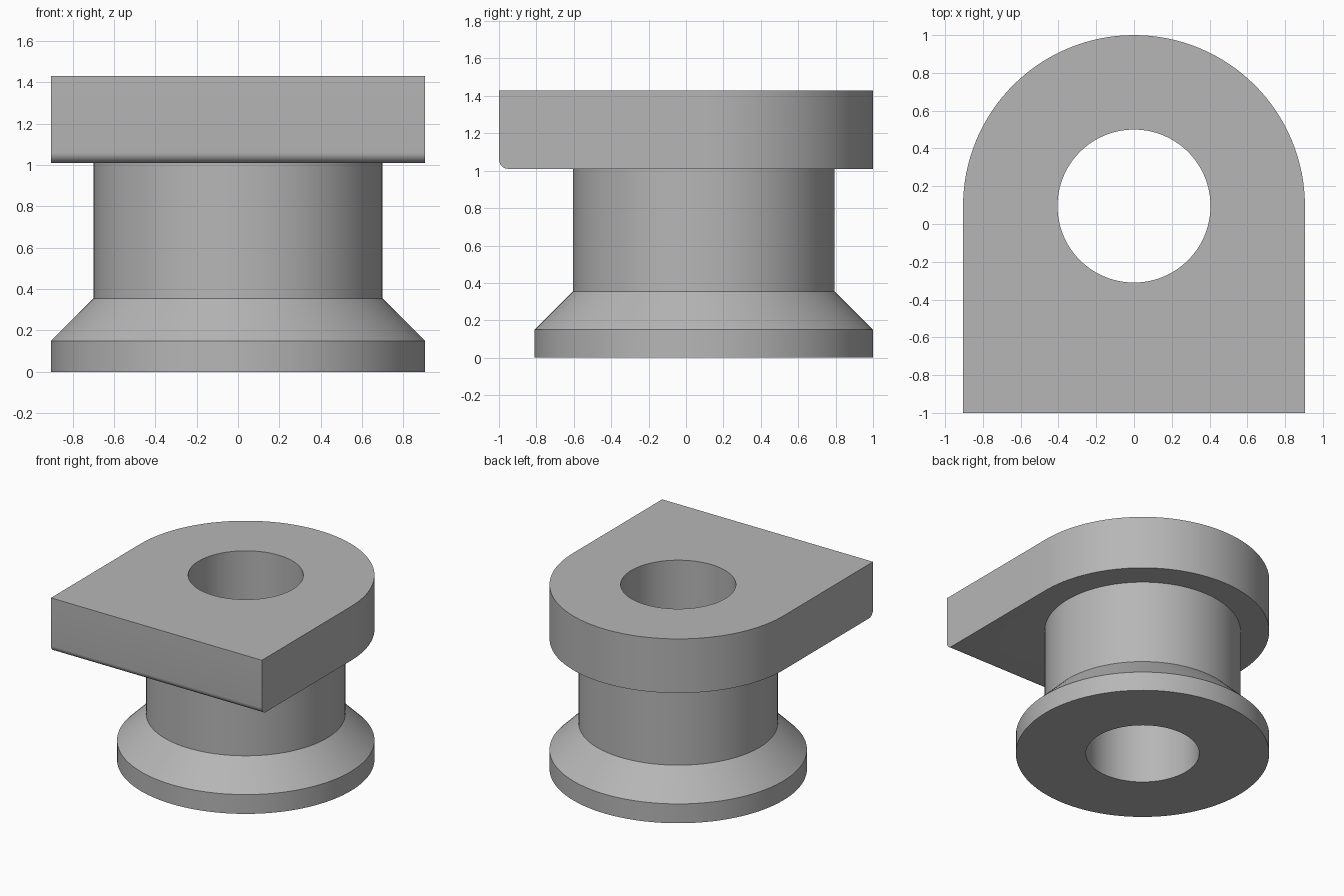
import bpy
import bmesh
from math import cos, sin, pi, tau, radians
from mathutils import Vector

SEGMENTS = 128
AXIS_Y = 0.095
FLANGE_R, NECK_R, BORE_R = 0.905, 0.70, 0.405
FRONT_Y = -1.0
PLATE_BOTTOM, PLATE_TOP = 1.01, 1.43

default_cube = bpy.data.objects.get("Cube")
if default_cube:
    bpy.data.objects.remove(default_cube, do_unlink=True)

grey = bpy.data.materials.new("plain grey")
grey.use_nodes = True
colour = (0.47, 0.47, 0.47, 1)
grey.diffuse_color = colour
grey.node_tree.nodes["Principled BSDF"].inputs["Base Color"].default_value = colour


def make_object(name, bm):
    bmesh.ops.recalc_face_normals(bm, faces=bm.faces)
    mesh = bpy.data.meshes.new(name)
    bm.to_mesh(mesh)
    bm.free()
    mesh.materials.append(grey)
    obj = bpy.data.objects.new(name, mesh)
    bpy.context.collection.objects.link(obj)
    return obj


def turned_solid(name, profile):
    """Solid of revolution about the bore axis, capped at both ends."""
    bm = bmesh.new()
    rings = [[bm.verts.new((r * cos(tau * i / SEGMENTS),
                            AXIS_Y + r * sin(tau * i / SEGMENTS), z))
              for i in range(SEGMENTS)] for r, z in profile]
    for low, high in zip(rings, rings[1:]):
        for i in range(SEGMENTS):
            j = (i + 1) % SEGMENTS
            bm.faces.new((low[i], low[j], high[j], high[i]))
    bm.faces.new(rings[0])
    bm.faces.new(rings[-1])
    return make_object(name, bm)


# Head plate: square front, half-round back
bm = bmesh.new()
half = SEGMENTS // 2
outline = [(FLANGE_R * cos(pi * i / half), AXIS_Y + FLANGE_R * sin(pi * i / half))
           for i in range(half + 1)]
outline += [(-FLANGE_R, FRONT_Y), (FLANGE_R, FRONT_Y)]
base = bm.faces.new([bm.verts.new((x, y, PLATE_BOTTOM)) for x, y in outline])
extruded = bmesh.ops.extrude_face_region(bm, geom=[base], use_keep_orig=True)
top_verts = [v for v in extruded["geom"] if isinstance(v, bmesh.types.BMVert)]
bmesh.ops.translate(bm, verts=top_verts, vec=Vector((0, 0, PLATE_TOP - PLATE_BOTTOM)))
bmesh.ops.recalc_face_normals(bm, faces=bm.faces)

# Rounded lower front edge
front_edge = [e for e in bm.edges if all(
    abs(v.co.y - FRONT_Y) < 1e-4 and abs(v.co.z - PLATE_BOTTOM) < 1e-4 for v in e.verts)]
bmesh.ops.bevel(bm, geom=front_edge, offset=0.05, segments=8, profile=0.5, affect='EDGES')
bushing = make_object("flanged_bushing", bm)

# Neck and flared foot, overlapping into the plate so they join
neck = turned_solid("neck_and_foot", [(FLANGE_R, 0), (FLANGE_R, 0.15),
                                      (NECK_R, 0.355), (NECK_R, 1.2)])
# Through bore
bore = turned_solid("bore_cutter", [(BORE_R, -0.2), (BORE_R, 1.7)])

bpy.ops.object.select_all(action='DESELECT')
bushing.select_set(True)
bpy.context.view_layer.objects.active = bushing
for helper, operation in ((neck, 'UNION'), (bore, 'DIFFERENCE')):
    helper.hide_render = True
    mod = bushing.modifiers.new(helper.name, 'BOOLEAN')
    mod.object = helper
    mod.operation = operation
    mod.solver = 'EXACT'
    bpy.ops.object.modifier_apply(modifier=mod.name)
for helper in (neck, bore):
    bpy.data.objects.remove(helper, do_unlink=True)

bpy.ops.object.shade_smooth_by_angle(angle=radians(30))
